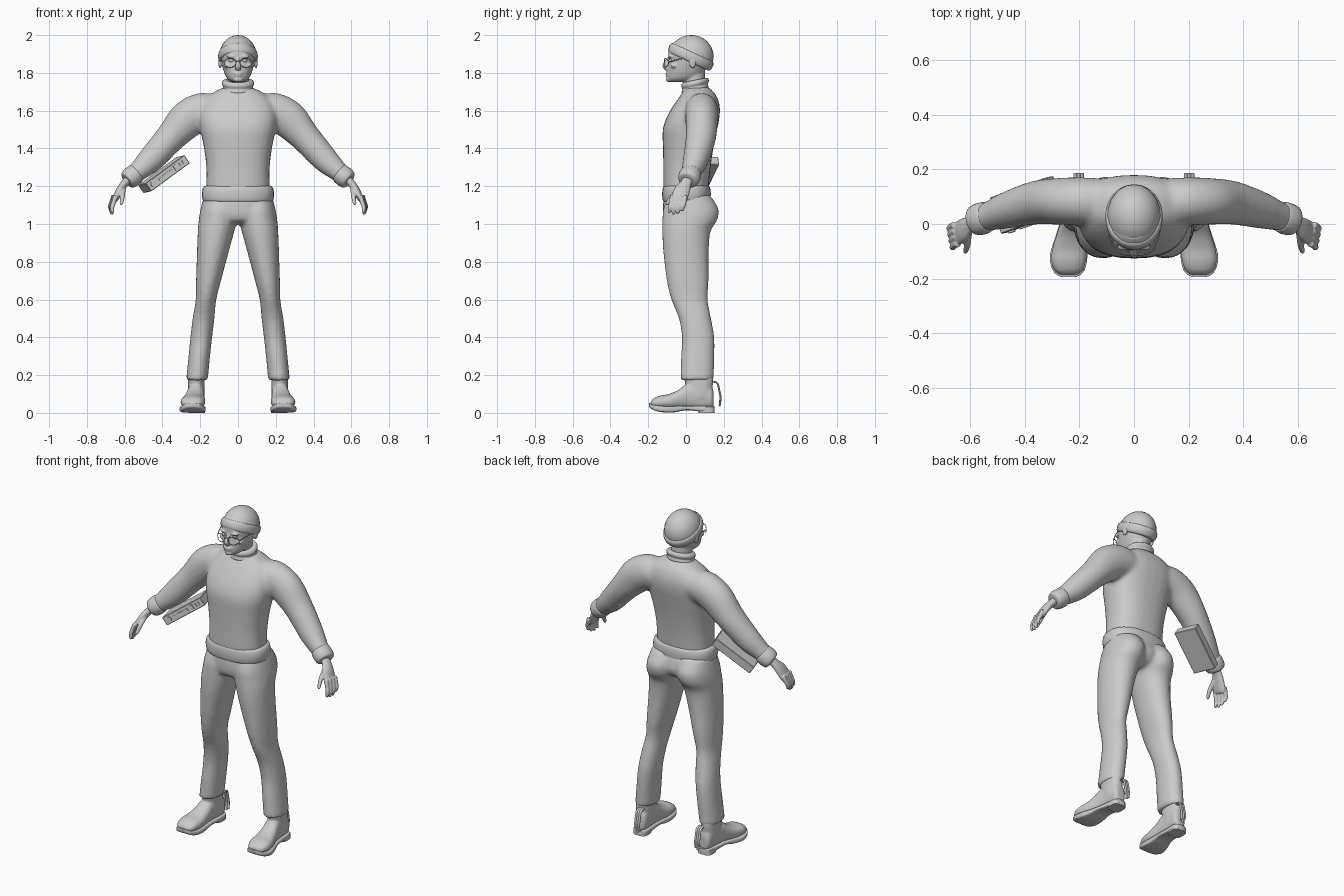
import bpy, bmesh, math
from mathutils import Vector, Matrix

grey = bpy.data.materials.new("plain_grey")
grey.diffuse_color = (0.6, 0.6, 0.6, 1)
N = 28


def ring(c, u, v, p=2.0):
    """Superellipse section around c with half axes u and v."""
    pts = []
    for i in range(N):
        a = 2 * math.pi * i / N
        ca, sa = math.cos(a), math.sin(a)
        pts.append(Vector(c) + Vector(u) * math.copysign(abs(ca) ** (2 / p), ca)
                   + Vector(v) * math.copysign(abs(sa) ** (2 / p), sa))
    return pts


def level(z, x0, x1, y0, y1, p=2.2, tilt=0.0):
    """Horizontal section, optionally sloping up towards the back."""
    h = (y1 - y0) / 2
    return ring(((x0 + x1) / 2, (y0 + y1) / 2, z), ((x1 - x0) / 2, 0, 0), (0, h, h * tilt), p)


def loft(bm, rings, steps=4):
    """Smoothly interpolated closed skin through the sections."""
    full = []
    for k in range(len(rings) - 1):
        a, b, c, d = (rings[max(k - 1, 0)], rings[k], rings[k + 1], rings[min(k + 2, len(rings) - 1)])
        for s in range(steps):
            t = s / steps
            full.append([0.5 * (2 * q + (r - p) * t + (2 * p - 5 * q + 4 * r - w) * t * t
                                + (3 * q - p - 3 * r + w) * t ** 3) for p, q, r, w in zip(a, b, c, d)])
    full.append(rings[-1])
    vs = [[bm.verts.new(p) for p in r] for r in full]
    for a, b in zip(vs, vs[1:]):
        for i in range(N):
            j = (i + 1) % N
            bm.faces.new((a[i], a[j], b[j], b[i]))
    bm.faces.new(vs[0][::-1])
    bm.faces.new(vs[-1])


def tube(bm, path, radii, side=(0, 1, 0)):
    """Tube along a path; radii are (along side axis, across)."""
    path = [Vector(p) for p in path]
    rings = []
    for i, p in enumerate(path):
        t = (path[min(i + 1, len(path) - 1)] - path[max(i - 1, 0)]).normalized()
        u = Vector(side)
        u = (u - t * u.dot(t)).normalized()
        rings.append(ring(p, u * radii[i][0], t.cross(u) * radii[i][1]))
    loft(bm, rings)


def ball(bm, c, r):
    bmesh.ops.create_uvsphere(bm, u_segments=24, v_segments=16, radius=1,
                              matrix=Matrix.Translation(c) @ Matrix.Diagonal((*r, 1)))


def finish(name, bm, voxel=0, smooth=4, angle=40):
    bmesh.ops.recalc_face_normals(bm, faces=bm.faces)
    me = bpy.data.meshes.new(name)
    bm.to_mesh(me)
    bm.free()
    me.materials.append(grey)
    ob = bpy.data.objects.new(name, me)
    bpy.context.collection.objects.link(ob)
    if voxel:
        m = ob.modifiers.new("blend", 'REMESH')
        m.mode, m.voxel_size, m.use_smooth_shade = 'VOXEL', voxel, True
        m = ob.modifiers.new("relax", 'SMOOTH')
        m.factor, m.iterations = 0.5, smooth
    else:
        bpy.ops.object.select_all(action='DESELECT')
        bpy.context.view_layer.objects.active = ob
        ob.select_set(True)
        bpy.ops.object.shade_smooth_by_angle(angle=math.radians(angle))
    return ob


# sweater: torso and sleeves blended together
bm = bmesh.new()
loft(bm, [level(z, -w, w, f, b, 2.4) for z, w, f, b in (
    (1.15, .17, -.115, .115), (1.2, .168, -.12, .12), (1.3, .168, -.12, .13), (1.4, .18, -.122, .145),
    (1.5, .2, -.123, .165), (1.57, .207, -.1, .178), (1.63, .195, -.065, .178), (1.68, .155, -.03, .16),
    (1.71, .105, -.01, .135), (1.725, .07, .0, .12))])
for s in (1, -1):
    tube(bm, [(s * x, y, z) for x, y, z in ((.1, .08, 1.6), (.19, .083, 1.595), (.27, .083, 1.552),
              (.36, .078, 1.455), (.46, .052, 1.343), (.52, .032, 1.287), (.575, .015, 1.24))],
         [(.085, .085), (.088, .1), (.086, .1), (.08, .08), (.068, .07), (.056, .056), (.044, .044)])
finish("sweater", bm, .012, 5)

# rolled hem and collar
bm = bmesh.new()
loft(bm, [level(z, -w, w, -w * .66, w * .66 + .005, 2.4) for z, w in (
    (1.115, .165), (1.122, .184), (1.15, .191), (1.18, .189), (1.198, .18), (1.205, .16))])
finish("sweater_hem", bm, 0, angle=60)
bm = bmesh.new()
loft(bm, [level(z, -w, w, .048 - w * .85, .048 + w * .85, 2, .2) for z, w in (
    (1.695, .07), (1.71, .083), (1.725, .079), (1.73, .08), (1.745, .086), (1.76, .078), (1.762, .06))])
finish("collar", bm, 0, angle=60)

# trousers: hips and legs blended together
bm = bmesh.new()
loft(bm, [level(z, -w, w, f, b) for z, w, f, b in (
    (1.17, .176, -.11, .115), (1.12, .187, -.12, .135), (1.06, .197, -.122, .145), (1.02, .17, -.11, .12),
    (1.0, .1, -.07, .08))])
for s in (1, -1):
    loft(bm, [level(z, s * a, s * b, f, k, 2.1) for z, a, b, f, k in (
        (1.15, .01, .18, -.09, .13), (1.08, .004, .198, -.12, .172), (1.02, .006, .208, -.125, .165),
        (.96, .02, .213, -.126, .13), (.85, .05, .217, -.12, .12), (.7, .09, .222, -.102, .12),
        (.6, .115, .224, -.078, .115), (.5, .125, .24, -.038, .133), (.4, .137, .252, -.022, .15),
        (.28, .15, .264, -.027, .15), (.172, .16, .275, -.03, .146))])
finish("trousers", bm, .012, 4)

for s, side in ((1, "left"), (-1, "right")):
    # sleeve cuff
    bm = bmesh.new()
    tube(bm, [(s * x, y, z) for x, y, z in ((.535, .027, 1.272), (.54, .026, 1.268), (.565, .018, 1.248),
              (.585, .012, 1.232), (.59, .01, 1.228))],
         [(.046, .046), (.056, .053), (.059, .055), (.053, .049), (.04, .036)])
    finish(side + "_cuff", bm, 0, angle=60)

    # hand: palm, four fingers, thumb
    bm = bmesh.new()
    tube(bm, [(s * x, y, z) for x, y, z in ((.565, .016, 1.25), (.6, 0, 1.215), (.625, -.02, 1.18),
              (.648, -.036, 1.135), (.652, -.04, 1.122))],
         [(.028, .024), (.03, .021), (.042, .02), (.043, .016), (.034, .01)])
    for i in range(4):
        y = -.072 + i * .023
        drop = (.008, 0, .004, .018)[i]
        x = .646 + .004 * i
        tube(bm, [(s * x, y, 1.15), (s * (x + .012), y - .006, 1.115), (s * (x + .02), y - .013, 1.083 + drop / 2),
                  (s * (x + .017), y - .017, 1.055 + drop), (s * (x + .015), y - .018, 1.049 + drop)],
             [(.012, .013), (.012, .012), (.011, .011), (.008, .008), (.003, .003)])
    tube(bm, [(s * .61, -.015, 1.2), (s * .612, -.05, 1.17), (s * .612, -.078, 1.14), (s * .618, -.1, 1.108),
              (s * .62, -.103, 1.1)],
         [(.018, .015), (.016, .014), (.012, .012), (.009, .009), (.003, .003)], (1, 0, 0))
    finish(side + "_hand", bm, .0045, 2)

    # boot: foot sections from heel to toe, plus the shaft
    bm = bmesh.new()
    loft(bm, [ring((s * c, y, (a + b) / 2), (w, 0, 0), (0, 0, (b - a) / 2), 2.3) for y, c, w, a, b in (
        (.146, .217, .022, .03, .11), (.13, .217, .039, .02, .15), (.07, .22, .042, .018, .17),
        (.01, .224, .046, .02, .158), (-.04, .23, .054, .02, .122), (-.09, .236, .063, .02, .1),
        (-.135, .24, .064, .022, .092), (-.17, .24, .052, .026, .078), (-.188, .24, .03, .035, .058))])
    loft(bm, [level(z, s * .176, s * .265, f, b) for z, f, b in (
        (.08, .0, .14), (.13, .005, .14), (.17, -.008, .145), (.22, -.008, .14))])
    finish(side + "_boot", bm, .007, 3)

    # sole with a raised arch and a heel block
    bm = bmesh.new()
    loft(bm, [ring((s * c, y, (a + b) / 2), (w, 0, 0), (0, 0, (b - a) / 2), 5) for y, c, w, a, b in (
        (.152, .217, .024, .006, .036), (.13, .217, .042, .004, .036), (.07, .22, .045, .008, .036),
        (.0, .225, .049, .014, .037), (-.06, .233, .06, .003, .036), (-.12, .24, .069, .003, .036),
        (-.165, .24, .06, .012, .042), (-.187, .24, .042, .024, .05), (-.195, .24, .024, .032, .052))])
    loft(bm, [level(z, s * .176, s * .262, .065, .152, 3.5) for z in (0, .03)])
    finish(side + "_sole", bm, 0, angle=45)

    # hanging lace ends behind the boot
    bm = bmesh.new()
    for dx, low in ((-.012, .045), (0, .035), (.012, .06)):
        x = s * (.203 + dx)
        tube(bm, [(x, .138, .165), (x, .165, .158), (x, .176, .12), (x, .183, .08), (x, .178, low)],
             [(.007, .005)] * 5, (1, 0, 0))
    finish(side + "_laces", bm, 0, angle=60)

# head: skull, jaw, neck and facial features
bm = bmesh.new()
loft(bm, [level(z, -w, w, f, b, 2.15) for z, w, f, b in (
    (1.752, .032, -.09, .03), (1.765, .052, -.099, .06), (1.785, .066, -.101, .085), (1.82, .079, -.098, .105),
    (1.86, .088, -.092, .122), (1.9, .091, -.094, .128), (1.94, .082, -.086, .12), (1.97, .055, -.055, .09))])
loft(bm, [level(z, -.058, .058, f, b, 2) for z, f, b in ((1.7, -.01, .1), (1.75, -.015, .1), (1.82, -.03, .1))])
tube(bm, [(0, -.085, 1.885), (0, -.1, 1.865), (0, -.113, 1.84), (0, -.108, 1.825), (0, -.09, 1.818)],
     [(.008, .008), (.009, .009), (.014, .012), (.016, .01), (.012, .008)], (1, 0, 0))
ball(bm, (0, -.097, 1.797), (.027, .012, .007))
ball(bm, (0, -.096, 1.786), (.023, .012, .007))
ball(bm, (0, -.092, 1.765), (.024, .014, .014))
for s in (1, -1):
    ball(bm, (s * .036, -.084, 1.886), (.026, .014, .008))
    ball(bm, (s * .055, -.062, 1.838), (.022, .02, .014))
    ball(bm, (s * .095, .035, 1.858), (.01, .019, .034))
finish("head", bm, .005, 3)

# eyes
bm = bmesh.new()
for s in (1, -1):
    ball(bm, (s * .035, -.079, 1.865), (.015, .013, .009))
finish("eyes", bm, 0, angle=80)

# knitted cap: dome cut by a sloping plane, with a turned-up band
bm = bmesh.new()
ball(bm, (0, .028, 1.888), (.099, .118, .112))
axis = Vector((0, .42, .9)).normalized()
bmesh.ops.bisect_plane(bm, geom=bm.verts[:] + bm.edges[:] + bm.faces[:], plane_co=(0, .02, 1.88),
                       plane_no=axis, clear_inner=True)
bmesh.ops.holes_fill(bm, edges=[e for e in bm.edges if e.is_boundary])
finish("cap", bm, 0, angle=60)
bm = bmesh.new()
along = Vector((0, .9, -.42)).normalized()
loft(bm, [ring(Vector((0, .024, 1.882)) + axis * h, (w, 0, 0), along * (w * 1.21), 2.05) for h, w in (
    (-.024, .088), (-.022, .098), (-.008, .104), (.012, .105), (.026, .1), (.03, .09))])
finish("cap_band", bm, 0, angle=60)

# thin spectacles: two rims, bridge and temples
bm = bmesh.new()
for s in (1, -1):
    loop = []
    for i in range(17):
        a = math.pi * 2 * i / 16
        x = .042 + .031 * math.cos(a)
        loop.append((s * x, -.113 + 9 * max(x - .025, 0) ** 2, 1.853 + .024 * math.sin(a)))
    tube(bm, loop, [(.0022, .0022)] * 17, (.1, 1, .05))
    tube(bm, [(s * .073, -.09, 1.857), (s * .092, -.04, 1.872), (s * .098, .03, 1.882)], [(.0025, .003)] * 3, (1, 0, 0))
tube(bm, [(-.012, -.112, 1.86), (0, -.115, 1.864), (.012, -.112, 1.86)], [(.0022, .0022)] * 3)
finish("spectacles", bm, 0, angle=80)

# hand-held case tucked under the right arm, with control plates on its front
u = Vector((-.78, -.28, -.57)).normalized()
v = Vector((-.2, .98, 0))
v = (v - u * v.dot(u)).normalized()
frame = Matrix((u, v, u.cross(v))).transposed().to_4x4()
frame.translation = Vector((-.392, .07, 1.264))


def block(bm, c, d):
    return bmesh.ops.create_cube(bm, size=1, matrix=frame @ Matrix.Translation(c) @ Matrix.Diagonal((*d, 1)))["verts"]


bm = bmesh.new()
body = block(bm, (0, 0, 0), (.265, .14, .052))
bmesh.ops.bevel(bm, geom=list({e for w in body for e in w.link_edges}), offset=.003, segments=1, affect='EDGES')
finish("case", bm, 0, angle=30)
bm = bmesh.new()
block(bm, (.015, -.072, 0), (.09, .008, .014))
block(bm, (-.055, -.072, 0), (.022, .008, .03))
for k in range(2):
    block(bm, (-.085 - .02 * k, -.072, 0), (.01, .008, .018))
bmesh.ops.create_cone(bm, cap_ends=True, segments=16, radius1=.014, radius2=.014, depth=.009,
                      matrix=frame @ Matrix.Translation((.1, -.072, 0)) @ Matrix.Rotation(math.pi / 2, 4, 'X'))
finish("case_controls", bm, 0, angle=30)
